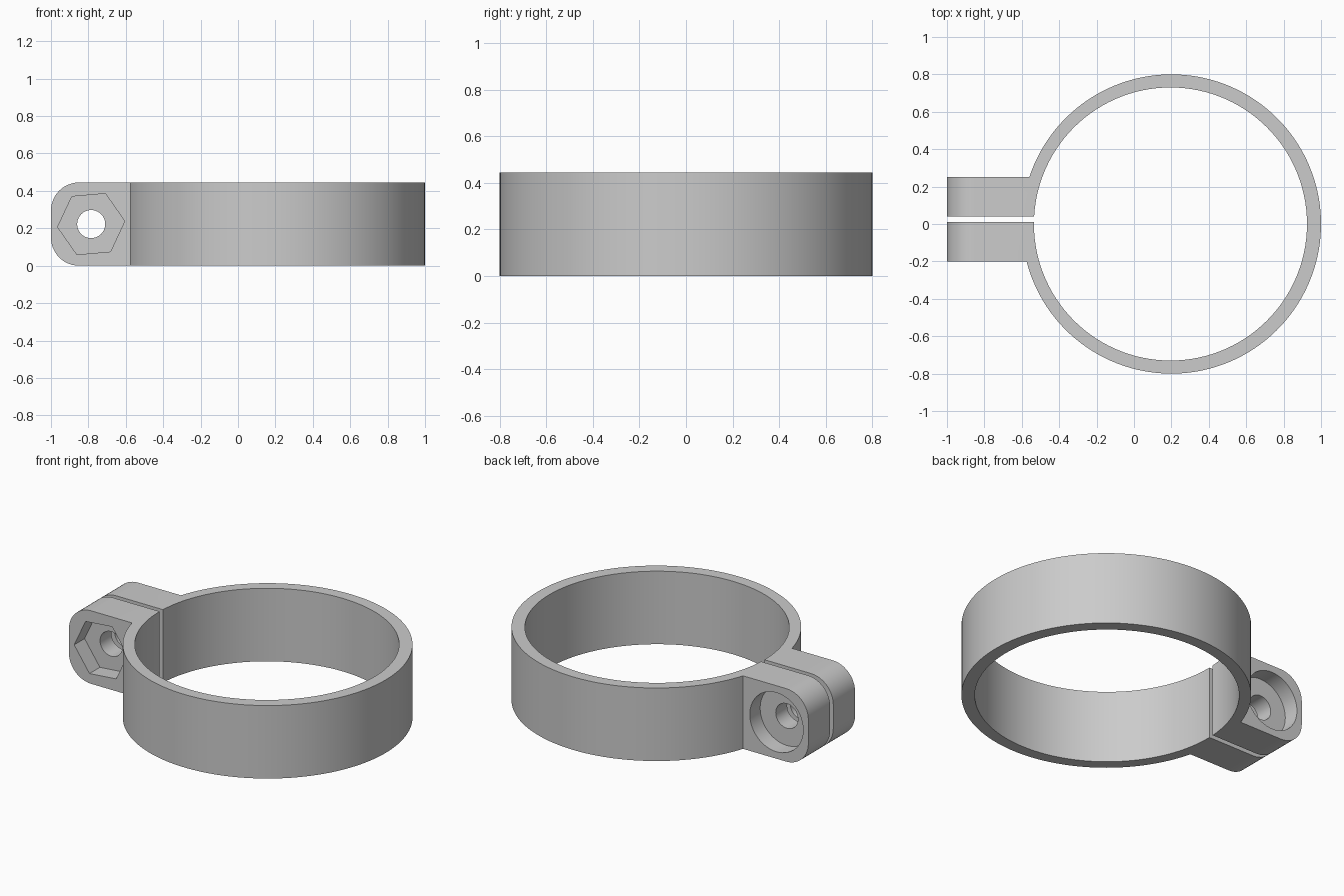
import bpy
import bmesh
from math import sin, cos, asin, pi, radians
from mathutils import Matrix, Vector

HEIGHT = 0.445
RING_X, OUTER_R, INNER_R = 0.2, 0.8, 0.73
LUG_FRONT, LUG_BACK, LUG_END = -0.2, 0.25, -1.0
SLOT_FRONT, SLOT_BACK = 0.01, 0.04
CORNER_R = 0.15
BOLT_X, BOLT_Z = -0.785, HEIGHT / 2
POCKET_DEPTH = 0.1

cube = bpy.data.objects.get("Cube")
if cube:
    bpy.data.objects.remove(cube, do_unlink=True)

grey = bpy.data.materials.new("plain grey")
grey.use_nodes = True
colour = (0.6, 0.6, 0.6, 1)
grey.diffuse_color = colour
grey.node_tree.nodes["Principled BSDF"].inputs["Base Color"].default_value = colour


def make_object(name, bm):
    bmesh.ops.recalc_face_normals(bm, faces=bm.faces)
    mesh = bpy.data.meshes.new(name)
    bm.to_mesh(mesh)
    bm.free()
    mesh.materials.append(grey)
    obj = bpy.data.objects.new(name, mesh)
    bpy.context.collection.objects.link(obj)
    return obj


def cylinder(name, radius, length, sides, matrix):
    bm = bmesh.new()
    bmesh.ops.create_cone(bm, cap_ends=True, segments=sides, radius1=radius,
                          radius2=radius, depth=length, matrix=matrix)
    return make_object(name, bm)


def bolt_cutter(name, radius, y_min, y_max, sides, turn=0):
    # Cylinder lying along y on the bolt axis, first corner turned from +x
    place = Matrix.Translation((BOLT_X, (y_min + y_max) / 2, BOLT_Z))
    spin = Matrix.Rotation(-turn, 4, "Y")
    lay = Matrix.Rotation(pi / 2, 4, "X") @ Matrix.Rotation(pi / 2 if sides == 6 else 0, 4, "Z")
    return cylinder(name, radius, y_max - y_min, sides, place @ spin @ lay)


# Clamp body: round outline with a square tab, extruded upwards
start = -pi + asin(-LUG_FRONT / OUTER_R)
end = pi - asin(LUG_BACK / OUTER_R)
steps = 120
outline = [(LUG_END, LUG_BACK), (LUG_END, LUG_FRONT)]
for i in range(steps + 1):
    a = start + (end - start) * i / steps
    outline.append((RING_X + OUTER_R * cos(a), OUTER_R * sin(a)))

bm = bmesh.new()
base = bm.faces.new([bm.verts.new((x, y, 0)) for x, y in outline])
raised = bmesh.ops.extrude_face_region(bm, geom=[base], use_keep_orig=True)
bmesh.ops.translate(bm, vec=Vector((0, 0, HEIGHT)),
                    verts=[v for v in raised["geom"] if isinstance(v, bmesh.types.BMVert)])
bmesh.ops.recalc_face_normals(bm, faces=bm.faces)

# Rounded upper and lower ends of the tab
ends = [e for e in bm.edges
        if all(abs(v.co.x - LUG_END) < 1e-4 for v in e.verts)
        and abs(e.verts[0].co.z - e.verts[1].co.z) < 1e-4]
bmesh.ops.bevel(bm, geom=ends, offset=CORNER_R, offset_type="OFFSET",
                segments=12, profile=0.5, affect="EDGES")
clamp = make_object("ring_clamp", bm)

# Ring bore, split slot, bolt hole, nut pocket and bolt head pocket
bm = bmesh.new()
bmesh.ops.create_cube(bm, size=1, matrix=Matrix.Translation(
    (-0.8, (SLOT_FRONT + SLOT_BACK) / 2, HEIGHT / 2))
    @ Matrix.Diagonal((0.8, SLOT_BACK - SLOT_FRONT, 1, 1)))
cutters = [
    cylinder("bore_cutter", INNER_R, 1, 120, Matrix.Translation((RING_X - 0.005, 0, HEIGHT / 2))),
    make_object("slot_cutter", bm),
    bolt_cutter("bolt_hole_cutter", 0.075, -0.5, 0.5, 40),
    bolt_cutter("nut_pocket_cutter", 0.18, -0.5, LUG_FRONT + POCKET_DEPTH, 6, radians(5)),
    bolt_cutter("head_pocket_cutter", 0.18, LUG_BACK - POCKET_DEPTH, 0.5, 56),
]
for cutter in cutters:
    cutter.hide_render = True
    mod = clamp.modifiers.new(cutter.name, "BOOLEAN")
    mod.operation = "DIFFERENCE"
    mod.solver = "EXACT"
    mod.object = cutter

# Bake the cuts and drop the cutters
bpy.context.view_layer.update()
bpy.ops.object.select_all(action="DESELECT")
bpy.context.view_layer.objects.active = clamp
clamp.select_set(True)
for mod in list(clamp.modifiers):
    bpy.ops.object.modifier_apply(modifier=mod.name)
for cutter in cutters:
    bpy.data.objects.remove(cutter, do_unlink=True)
bpy.ops.object.shade_smooth_by_angle(angle=radians(25))
